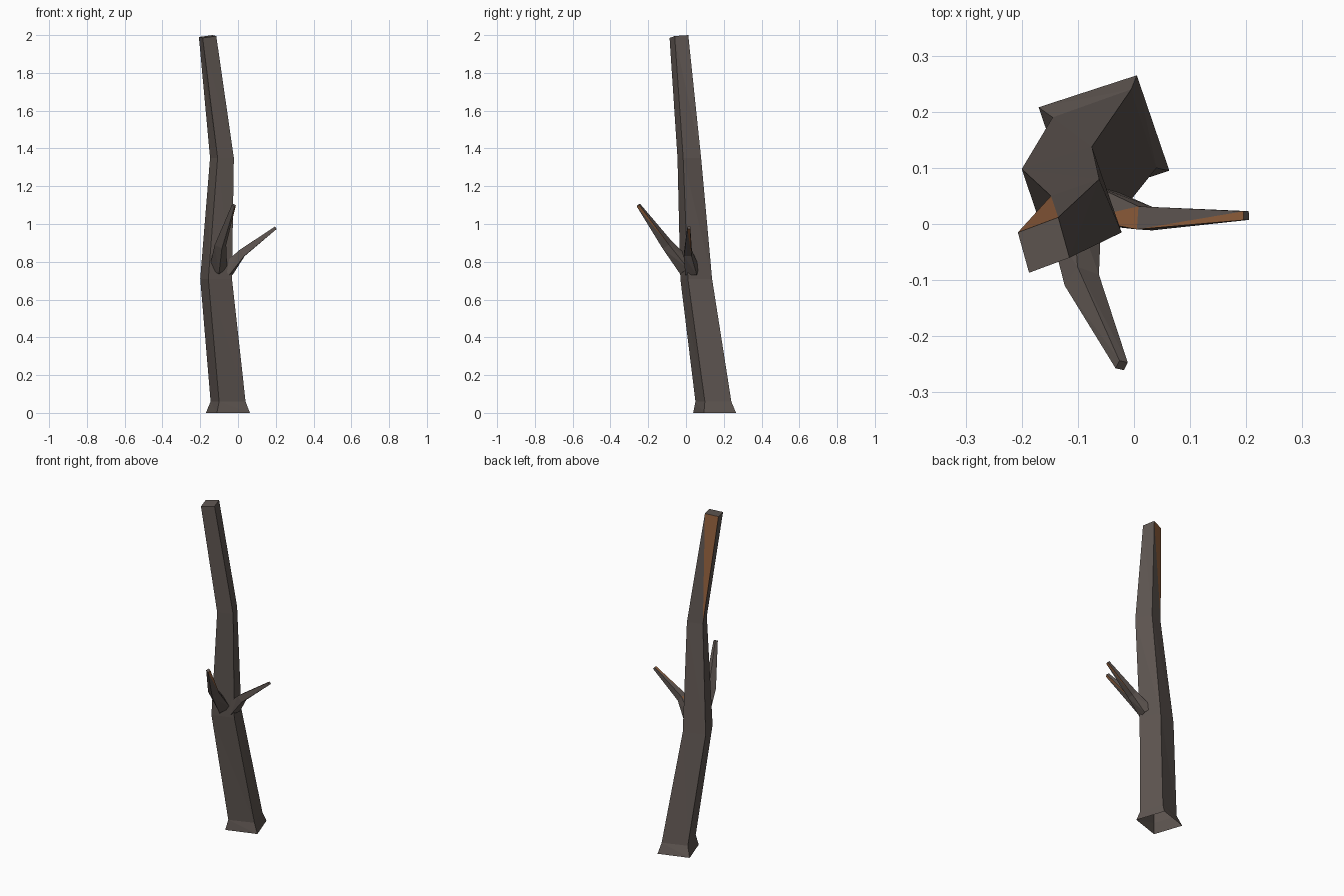
import bpy, bmesh
from math import cos, sin, pi
from mathutils import Vector

cube = bpy.data.objects.get("Cube")
if cube:
    bpy.data.objects.remove(cube, do_unlink=True)


def make_material(name, rgb):
    mat = bpy.data.materials.new(name)
    mat.use_nodes = True
    colour = (*rgb, 1)
    mat.diffuse_color = colour
    bsdf = mat.node_tree.nodes["Principled BSDF"]
    bsdf.inputs["Base Color"].default_value = colour
    bsdf.inputs["Roughness"].default_value = 0.9
    return mat


MATERIALS = [make_material("grey brown bark", (0.115, 0.094, 0.084)),
             make_material("orange bare wood", (0.29, 0.118, 0.047))]


def loft(name, rings, bare):
    """Join four-sided rings into an open-bottomed limb; bare lists
    the (segment, side) pairs whose upper triangle lost its bark."""
    bm = bmesh.new()
    loops = [[bm.verts.new(p) for p in ring] for ring in rings]
    for seg, (a, b) in enumerate(zip(loops, loops[1:])):
        for i in range(4):
            j = (i + 1) % 4
            bm.faces.new((a[i], a[j], b[i]))
            upper = bm.faces.new((a[j], b[j], b[i]))
            upper.material_index = int((seg, i) in bare)
    bm.faces.new(loops[-1])
    mesh = bpy.data.meshes.new(name)
    bm.to_mesh(mesh)
    bm.free()
    for mat in MATERIALS:
        mesh.materials.append(mat)
    obj = bpy.data.objects.new(name, mesh)
    bpy.context.collection.objects.link(obj)
    return obj


def trunk_ring(left, front, right):
    """Parallelogram section from three of its corners."""
    l, f, r = Vector(left), Vector(front), Vector(right)
    return [l, f, r, l + r - f]


def branch_rings(path, radii, turn):
    """Square sections across a bent path."""
    pts = [Vector(p) for p in path]
    rings = []
    for k, (p, radius) in enumerate(zip(pts, radii)):
        d = (pts[min(k + 1, len(pts) - 1)] - pts[max(k - 1, 0)]).normalized()
        side = Vector((0, 0, 1)).cross(d).normalized()
        up = d.cross(side)
        angles = [turn + i * pi / 2 for i in range(4)]
        rings.append([p + radius * (side * cos(t) + up * sin(t)) for t in angles])
    return rings


# Trunk: flared foot, two bends, tapered top
loft("trunk", [
    trunk_ring((-0.17, 0.208, 0), (-0.112, 0.038, 0), (0.063, 0.095, 0)),
    trunk_ring((-0.145, 0.19, 0.06), (-0.10, 0.05, 0.06), (0.04, 0.1, 0.06)),
    trunk_ring((-0.2, 0.098, 0.71), (-0.157, -0.03, 0.71), (-0.032, 0.01, 0.71)),
    trunk_ring((-0.148, 0.05, 1.35), (-0.108, -0.045, 1.35), (-0.022, -0.015, 1.35)),
    trunk_ring((-0.207, -0.015, 1.99), (-0.187, -0.087, 1.985), (-0.115, -0.06, 1.995)),
], {(3, 3)})

# Branch reaching to the left side
loft("side_branch", branch_rings(
    [(-0.06, 0.033, 0.752), (0.02, 0.01, 0.845), (0.2, 0.015, 0.98)],
    [0.045, 0.029, 0.011], pi / 4), {(0, 0), (1, 0), (1, 2)})

# Branch reaching forward
loft("front_branch", branch_rings(
    [(-0.105, 0.005, 0.765), (-0.093, -0.1, 0.89), (-0.022, -0.252, 1.1)],
    [0.047, 0.032, 0.012], 0), {(1, 3)})
